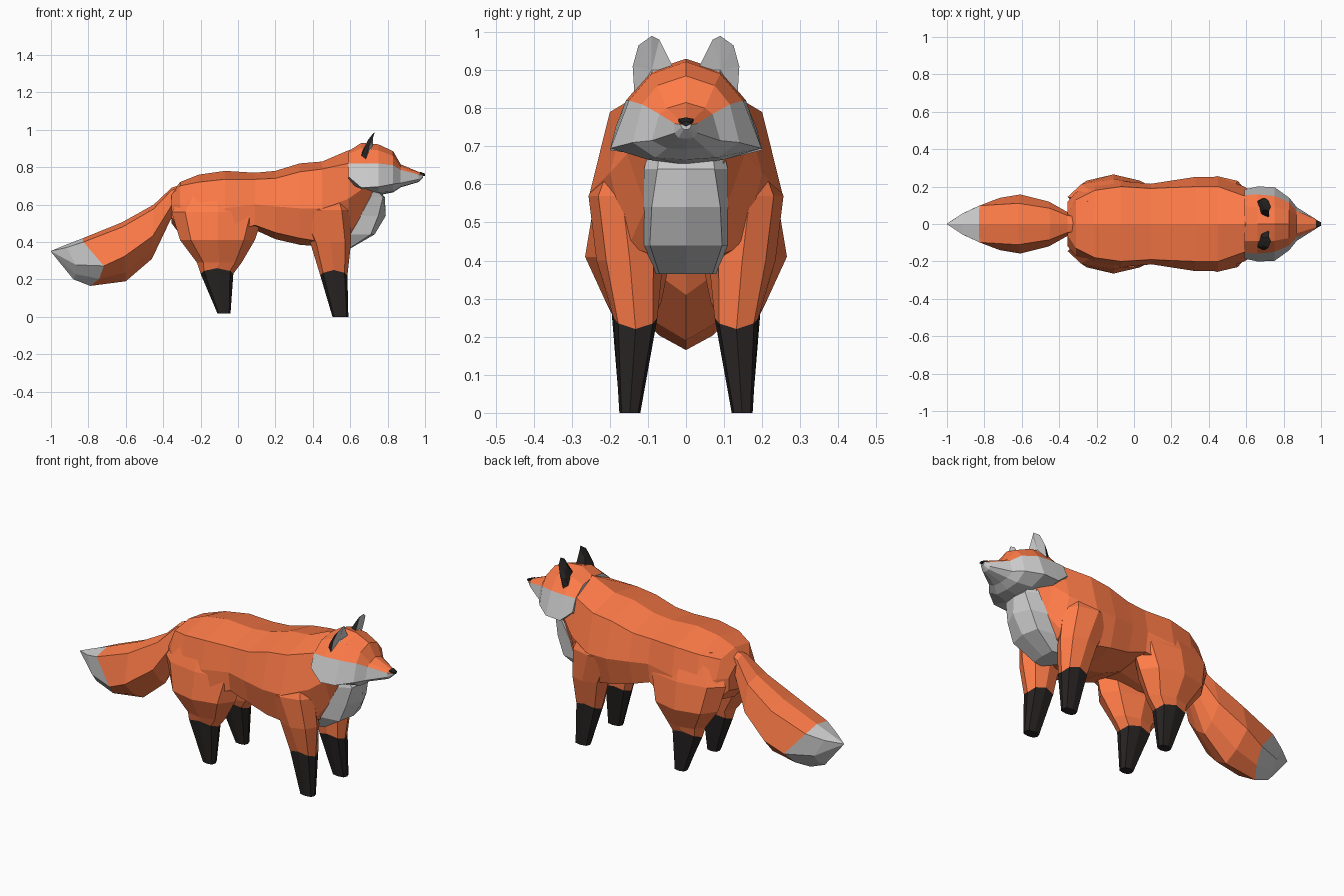
import bpy, bmesh
from math import cos, sin, pi


def material(name, col):
    m = bpy.data.materials.new(name)
    m.diffuse_color = (*col, 1)
    return m


MATS = [material("orange_fur", (1.0, 0.2, 0.065)),
        material("pale_fur", (0.58, 0.58, 0.58)),
        material("black_fur", (0.02, 0.017, 0.016))]
ORANGE, PALE, BLACK = 0, 1, 2


def finish(name, bm):
    bmesh.ops.remove_doubles(bm, verts=bm.verts, dist=1e-4)
    bmesh.ops.recalc_face_normals(bm, faces=bm.faces)
    me = bpy.data.meshes.new(name)
    bm.to_mesh(me)
    bm.free()
    for m in MATS:
        me.materials.append(m)
    ob = bpy.data.objects.new(name, me)
    bpy.context.collection.objects.link(ob)
    return ob


def loft(name, rings, paint):
    """Skin a list of rings; paint(span, side) gives the material index."""
    bm = bmesh.new()
    vs = [[bm.verts.new(p) for p in r] for r in rings]
    n = len(rings[0])
    for i in range(len(vs) - 1):
        for j in range(n):
            k = (j + 1) % n
            f = bm.faces.new((vs[i][j], vs[i][k], vs[i + 1][k], vs[i + 1][j]))
            f.material_index = paint(i, min(j, n - 1 - j))
    for r, i in ((vs[0], 0), (vs[-1], len(vs) - 2)):
        bm.faces.new(r).material_index = paint(i, n // 2 - 1)
    return finish(name, bm)


def mirrored(half):
    return half + [(x, -y, z) for x, y, z in reversed(half[1:-1])]


def sections(rows):
    # Each row: x, top z, (y, z) pairs down the side, bottom z
    return [mirrored([(r[0], 0, r[1])]
                     + [(r[0], r[k], r[k + 1]) for k in range(2, len(r) - 1, 2)]
                     + [(r[0], 0, r[-1])]) for r in rows]


# Torso, rump to neck
torso = [
    (-.355, .66, .06, .65, .12, .60, .12, .53, .50),
    (-.31, .72, .13, .70, .17, .60, .17, .48, .44),
    (-.21, .76, .18, .72, .21, .58, .22, .44, .42),
    (-.07, .78, .20, .735, .23, .58, .24, .44, .43),
    (.09, .77, .19, .735, .215, .60, .20, .49, .465),
    (.20, .78, .195, .74, .232, .59, .195, .45, .415),
    (.33, .82, .20, .775, .252, .58, .21, .42, .385),
    (.45, .83, .20, .79, .252, .58, .20, .40, .375),
    (.59, .89, .15, .82, .20, .63, .15, .44, .375),
    (.66, .90, .11, .82, .155, .68, .105, .54, .46),
    (.72, .86, .08, .80, .11, .68, .07, .60, .56),
]
loft("torso", sections(torso), lambda i, j: ORANGE)

# Head with pale cheeks and muzzle underside
head = [
    (.59, .885, .09, .87, .155, .82, .185, .75, .13, .71, .70),
    (.66, .93, .09, .90, .158, .82, .20, .69, .10, .675, .66),
    (.75, .922, .09, .89, .15, .82, .198, .695, .10, .665, .65),
    (.83, .885, .075, .86, .115, .81, .14, .71, .08, .67, .665),
    (.87, .815, .05, .80, .07, .785, .09, .715, .05, .695, .692),
    (.965, .775, .02, .772, .03, .76, .03, .735, .02, .722, .72),
    (.99, .762, .01, .76, .014, .757, .012, .75, .006, .745, .744),
]
loft("head", sections(head), lambda i, j: ORANGE if j < 2 else PALE)

# Nose
nose = [(.972, .776, .02, .772, .02, .762, .752),
        (1.0, .765, .01, .763, .01, .757, .752)]
loft("nose", sections(nose), lambda i, j: BLACK)

# Chest bib: rows of z, middle x, front corner x/y, back corner x/y
bib = []
for z, xm, xf, yf, xb, yb in ((.68, .75, .74, .07, .72, .10),
                              (.64, .785, .775, .075, .71, .11),
                              (.54, .79, .75, .09, .655, .11),
                              (.44, .73, .71, .095, .60, .11),
                              (.365, .60, .595, .07, .54, .08)):
    bib.append(mirrored([(xm, 0, z), (xf, yf, z), (xb, yb, z), (xb - .07, 0, z)]))
loft("chest_bib", bib, lambda i, j: PALE)

# Tail: top x/z, bottom x/z, half width, forward bulge of the side point
tail = []
for xt, zt, xb, zb, w, dx in ((-.29, .71, -.32, .55, .05, 0),
                              (-.355, .69, -.36, .52, .065, 0),
                              (-.45, .60, -.46, .31, .12, 0),
                              (-.62, .505, -.60, .19, .158, 0),
                              (-.83, .42, -.79, .165, .14, .09),
                              (-.92, .385, -.88, .20, .08, .03),
                              (-1.0, .352, -1.0, .348, .002, 0)):
    tail.append(mirrored([(xt + (xb - xt) * t + b * dx, w * s, zt + (zb - zt) * t)
                          for t, s, b in ((0, 0, 0), (.08, .7, 0), (.58, 1, 1),
                                          (.85, .5, .6), (1, 0, 0))]))
loft("tail", tail, lambda i, j: PALE if i >= 4 else ORANGE)

# Legs: z, x range, y range, eight-sided, dark below the zigzag second ring
LEGS = {
    "front_leg": ((0, .505, .59, .12, .175), (.235, .44, .585, .075, .19),
                  (.40, .385, .605, .06, .235), (.57, .29, .60, .08, .256),
                  (.72, .34, .54, .09, .19)),
    "hind_leg": ((.018, -.11, -.04, .12, .175), (.245, -.20, -.025, .08, .195),
                 (.29, -.22, .02, .065, .21), (.41, -.31, .09, .04, .265),
                 (.56, -.355, .14, .05, .24), (.72, -.25, .05, .06, .18)),
}
for name, rows in LEGS.items():
    for side, s in (("left", 1), ("right", -1)):
        rings = []
        for n, (z, x0, x1, y0, y1) in enumerate(rows):
            rings.append([])
            for a in range(8):
                c, d = cos(a * pi / 4), sin(a * pi / 4)
                k = 1.12 if a % 2 and n < 2 else 1.0
                zig = (.015 if a % 4 == 2 else -.015 if a % 4 == 0 else 0) * (n == 1)
                rings[-1].append(((x0 + x1) / 2 + (x1 - x0) / 2 * c * k,
                                  s * ((y0 + y1) / 2 + (y1 - y0) / 2 * d * k), z + zig))
        loft(f"{name}_{side}", rings, lambda i, j: BLACK if i == 0 else ORANGE)

# Ears: pale cupped front, broad black back
rim = [(.72, .03, .90), (.722, .07, .98), (.732, .09, .99), (.72, .125, .965),
       (.70, .14, .91), (.68, .135, .83), (.745, .08, .878)]
for side, s in (("left", 1), ("right", -1)):
    bm = bmesh.new()
    front = [bm.verts.new((x, s * y, z)) for x, y, z in rim]
    back = [bm.verts.new((.665 + .25 * (z - .87), s * (.09 + .7 * (y - .09)),
                          .88 + .6 * (z - .88))) for x, y, z in rim]
    hollow = bm.verts.new((.705, s * .09, .90))
    ridge = bm.verts.new((.66, s * .095, .875))
    for k in range(len(rim)):
        m = (k + 1) % len(rim)
        bm.faces.new((front[k], front[m], hollow)).material_index = PALE
        bm.faces.new((front[m], front[k], back[k], back[m])).material_index = BLACK
        bm.faces.new((back[m], back[k], ridge)).material_index = BLACK
    finish(f"ear_{side}", bm)
